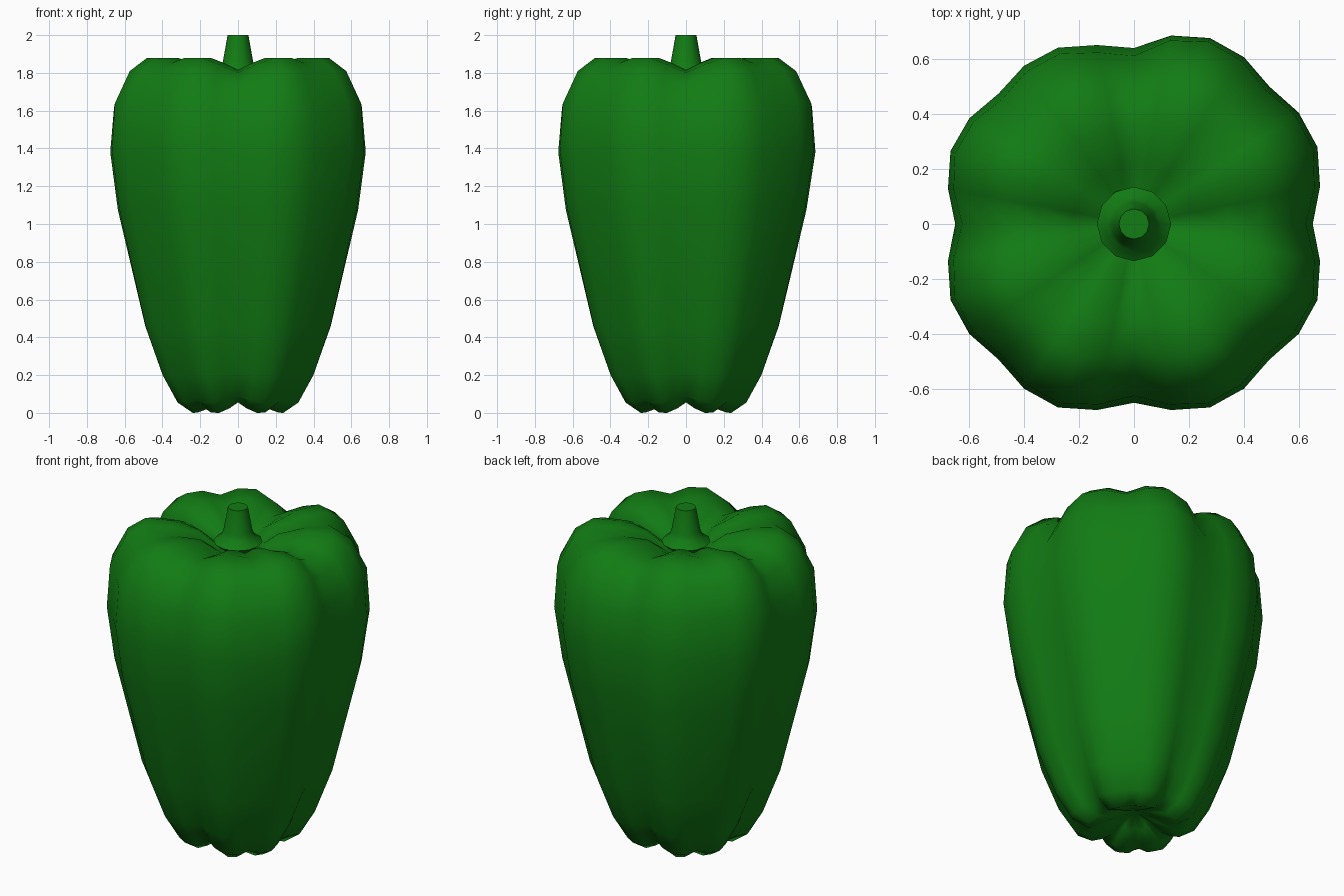
import bpy, bmesh, math

if "Cube" in bpy.data.objects:
    bpy.data.objects.remove(bpy.data.objects["Cube"])

green = bpy.data.materials.new("pepper green")
green.diffuse_color = (0.006, 0.2, 0.007, 1)
green.use_nodes = True
green.node_tree.nodes["Principled BSDF"].inputs["Base Color"].default_value = green.diffuse_color


def skin(name, rings, cap_z):
    """Loft closed rings, closing both ends with a fan to a centre point."""
    bm = bmesh.new()
    loops = [[bm.verts.new(p) for p in ring] for ring in rings]
    n = len(loops[0])
    for a, b in zip(loops, loops[1:]):
        for i in range(n):
            j = (i + 1) % n
            bm.faces.new((a[i], a[j], b[j], b[i]))
    for loop, z in zip((loops[0], loops[-1]), cap_z):
        c = bm.verts.new((0, 0, z))
        for i in range(n):
            bm.faces.new((loop[i], loop[(i + 1) % n], c))
    bmesh.ops.recalc_face_normals(bm, faces=bm.faces)
    me = bpy.data.meshes.new(name)
    bm.to_mesh(me)
    bm.free()
    me.materials.append(green)
    ob = bpy.data.objects.new(name, me)
    bpy.context.collection.objects.link(ob)
    return ob


def smooth(ob, angle):
    bpy.ops.object.select_all(action='DESELECT')
    ob.select_set(True)
    bpy.context.view_layer.objects.active = ob
    bpy.ops.object.shade_smooth_by_angle(angle=math.radians(angle))


# Body profile rows: lobe radius, lobe height, crease radius, crease height
ROWS = [
    (0.12, 0.06, 0.08, 0.10),
    (0.26, 0.00, 0.19, 0.055),
    (0.346, 0.055, 0.285, 0.09),
    (0.432, 0.20, 0.37, 0.22),
    (0.53, 0.46, 0.465, 0.46),
    (0.68, 1.08, 0.61, 1.07),
    (0.722, 1.39, 0.65, 1.37),
    (0.705, 1.64, 0.625, 1.59),
    (0.62, 1.81, 0.55, 1.73),
    (0.52, 1.88, 0.45, 1.80),
    (0.38, 1.88, 0.34, 1.815),
    (0.22, 1.84, 0.22, 1.78),
    (0.12, 1.76, 0.12, 1.75),
]
# Blend from crease to lobe over an eighth turn, with a slight dimple mid lobe
BLEND = [0, 0.55, 1, 0.97, 0.65, 0.97, 1, 0.55]

rings = []
for lr, lz, cr, cz in ROWS:
    ring = []
    for i in range(32):
        w = BLEND[i % 8]
        a = math.tau * i / 32
        r = cr + (lr - cr) * w
        z = cz + (lz - cz) * w
        x, y = r * math.cos(a), r * math.sin(a)
        # back lobes are uneven near the shoulder: one fuller, one flatter
        if y > 0 and z > 1.0:
            k = min(1, (z - 1.0) / 0.5) * (y / 0.7)
            y += k * (0.012 if x > 0.02 else -0.035 if x < -0.02 else -0.015)
        ring.append((x, y, z))
    rings.append(ring)
smooth(skin("pepper_body", rings, (0.12, 1.74)), 80)

# Stem with a flared base
STEM = [(0.08, 1.745), (0.135, 1.795), (0.095, 1.825), (0.08, 1.86), (0.055, 2.0)]
rings = [[(r * math.cos(math.tau * i / 12), r * math.sin(math.tau * i / 12), z)
          for i in range(12)] for r, z in STEM]
smooth(skin("stem", rings, (1.74, 2.0)), 50)
